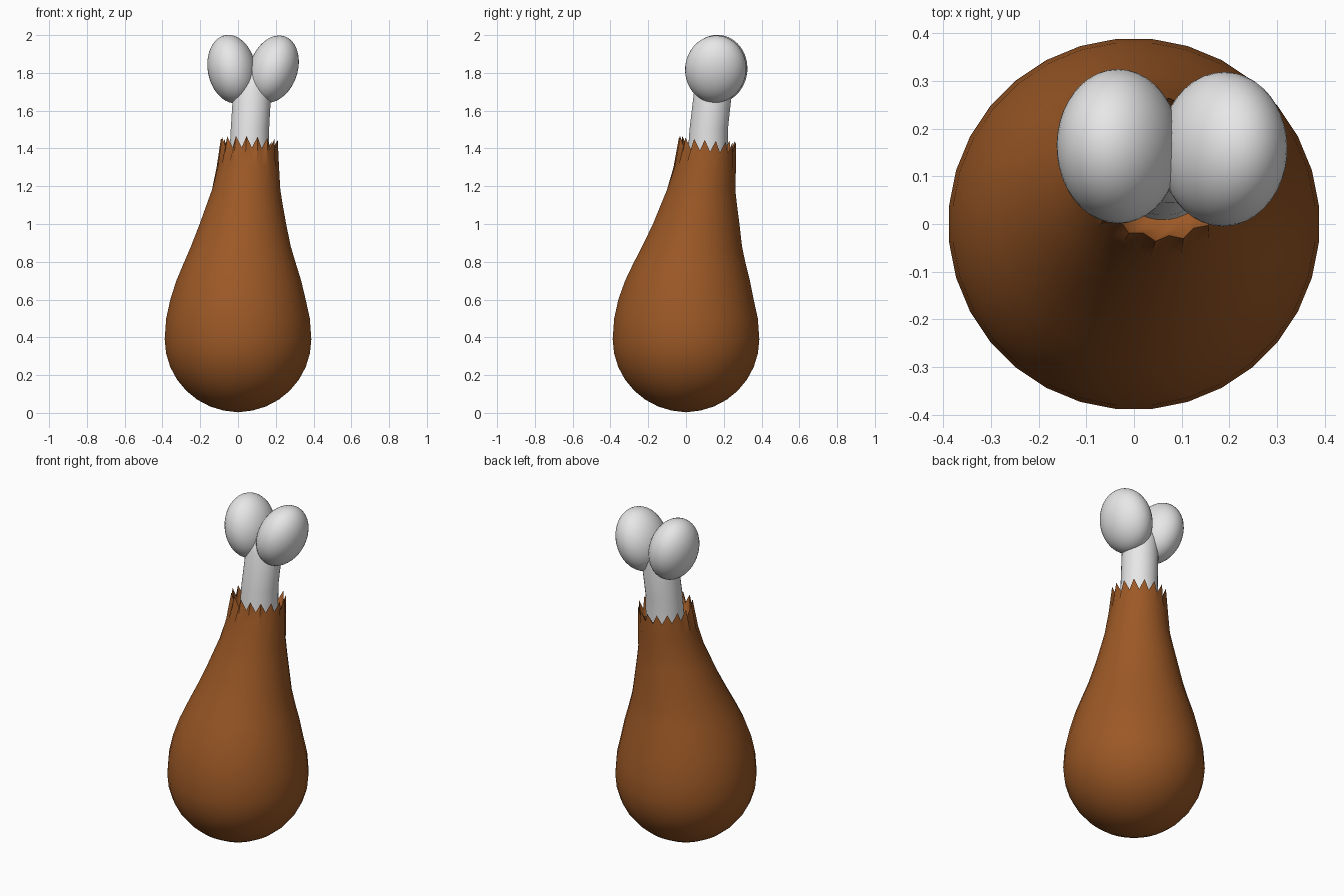
import bpy, bmesh, math
from mathutils import Vector

if "Cube" in bpy.data.objects:
    bpy.data.objects.remove(bpy.data.objects["Cube"])


def material(name, rgb):
    m = bpy.data.materials.new(name)
    m.diffuse_color = (*rgb, 1)
    m.use_nodes = True
    m.node_tree.nodes["Principled BSDF"].inputs["Base Color"].default_value = m.diffuse_color
    return m


BROWN = material("roasted brown", (0.33, 0.098, 0.019))
WHITE = material("bone white", (0.8, 0.8, 0.8))


def finish(obj, mat, angle=60):
    obj.data.materials.append(mat)
    bpy.ops.object.select_all(action='DESELECT')
    obj.select_set(True)
    bpy.context.view_layer.objects.active = obj
    bpy.ops.object.shade_smooth_by_angle(angle=math.radians(angle))


def loft(name, rings, mat, n, start=None, end=None):
    """Skin a list of rings (lists of points); optional end points close it."""
    bm = bmesh.new()
    rows = [[bm.verts.new(p) for p in r] for r in rings]
    for a, b in zip(rows, rows[1:]):
        for i in range(n):
            j = (i + 1) % n
            bm.faces.new((a[i], a[j], b[j], b[i]))
    if start:
        s = bm.verts.new(start)
        for i in range(n):
            bm.faces.new((s, rows[0][(i + 1) % n], rows[0][i]))
    if end:
        e = bm.verts.new(end)
        for i in range(n):
            bm.faces.new((e, rows[-1][i], rows[-1][(i + 1) % n]))
    bmesh.ops.recalc_face_normals(bm, faces=bm.faces)
    me = bpy.data.meshes.new(name)
    bm.to_mesh(me)
    bm.free()
    obj = bpy.data.objects.new(name, me)
    bpy.context.collection.objects.link(obj)
    finish(obj, mat)
    return obj


def ring(cx, cy, z, r, n, fold=0.0, tooth=0.0, tilt=0.0):
    pts = []
    for i in range(n):
        a = 2 * math.pi * (i + 0.5) / n
        s = 1 if i % 2 else -1
        x, y = (r + fold * s) * math.cos(a), (r + fold * s) * math.sin(a)
        pts.append((cx + x, cy + y, z + tooth * s - tilt * (0.1 * y + 0.04 * x)))
    return pts


# Meat: round bottom, then a leaning neck ending in a toothed, pleated rim
N = 32
base = [(0.39 - 0.385 * math.cos(t), 0.39 * math.sin(t), 0, 0)
        for t in (math.pi / 2 * k / 8 for k in range(1, 9))]
neck = [(0.50, 0.382, 0, 0), (0.60, 0.36, 0, 0), (0.70, 0.332, 0.004, 0.008),
        (0.79, 0.299, 0.009, 0.018), (0.88, 0.266, 0.015, 0.032),
        (1.00, 0.23, 0.026, 0.054), (1.10, 0.203, 0.035, 0.068),
        (1.18, 0.182, 0.043, 0.080)]
rings = [ring(cx, cy, z, r, N) for z, r, cx, cy in base + neck]
rings.append(ring(0.052, 0.099, 1.30, 0.163, N, 0.003))
rings.append(ring(0.060, 0.114, 1.42, 0.145, N, 0.006, 0.03, 1))
# inner lip running in to the bone
rings.append(ring(0.060, 0.114, 1.37, 0.125, N, 0, 0.005))
rings.append(ring(0.060, 0.114, 1.36, 0.09, N))
loft("meat", rings, BROWN, N, start=(0, 0, 0.003))

# Bone shaft
shaft = [ring(0.060, 0.114, 1.34, 0.107, N), ring(0.063, 0.120, 1.5, 0.102, N),
         ring(0.076, 0.145, 1.72, 0.101, N), ring(0.083, 0.155, 1.82, 0.08, N)]
loft("bone_shaft", shaft, WHITE, N, end=(0.083, 0.155, 1.85))

# Two knuckle knobs splayed outwards
for name, loc, tilt in (("left_knob", (-0.033, 0.163, 1.82), -11),
                        ("right_knob", (0.188, 0.157, 1.82), 19)):
    bpy.ops.mesh.primitive_uv_sphere_add(segments=40, ring_count=24, radius=1, location=loc)
    o = bpy.context.object
    o.name = name
    o.scale = (0.127, 0.162, 0.183)
    o.rotation_euler = (math.radians(-5), math.radians(tilt), 0)
    finish(o, WHITE)
